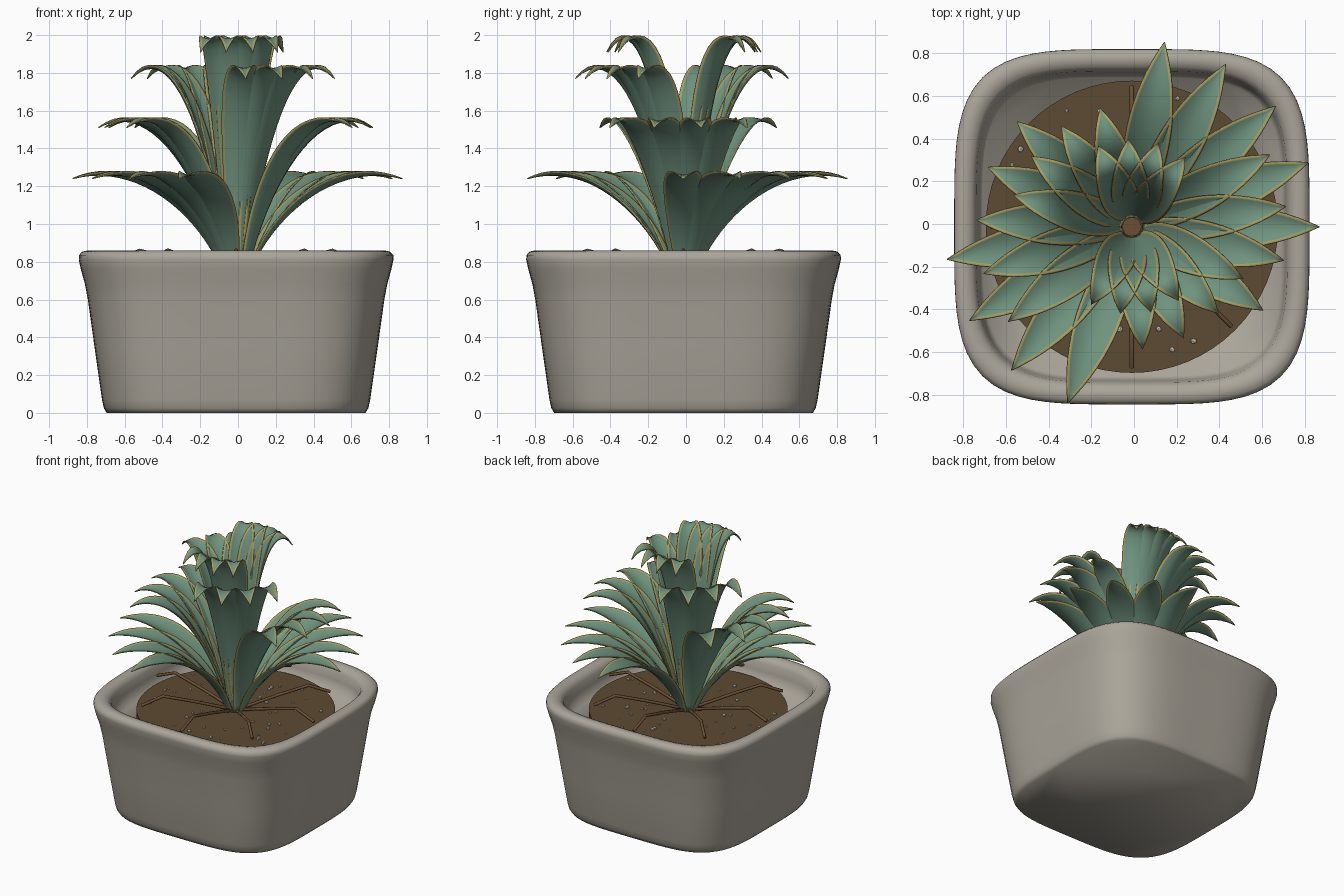
import bpy, bmesh, math, random
from mathutils import Vector, Matrix

if "Cube" in bpy.data.objects:
    bpy.data.objects.remove(bpy.data.objects["Cube"])

random.seed(4)
CX, CY = -0.01, -0.013      # plant axis
SOIL_Z = 0.72


def material(name, rgb):
    m = bpy.data.materials.new(name)
    m.diffuse_color = (*rgb, 1)
    m.use_nodes = True
    m.node_tree.nodes["Principled BSDF"].inputs["Base Color"].default_value = m.diffuse_color
    return m


CLAY = material("clay", (0.41, 0.38, 0.325))
LEAF = material("leaf_green", (0.16, 0.29, 0.21))
EDGE = material("leaf_edge", (0.38, 0.34, 0.13))
SOIL = material("soil", (0.107, 0.069, 0.032))
ROOT = material("root", (0.15, 0.075, 0.035))
STONE = material("stone", (0.55, 0.52, 0.46))


def finish(bm, name, mats, smooth=True):
    me = bpy.data.meshes.new(name)
    for f in bm.faces:
        f.smooth = smooth
    bm.to_mesh(me)
    bm.free()
    for m in mats:
        me.materials.append(m)
    ob = bpy.data.objects.new(name, me)
    ob.location = (CX, CY, 0)
    bpy.context.collection.objects.link(ob)
    return ob


# Pot: superellipse rings lofted along a (half width, z) profile
def make_pot():
    profile = [(0.685, 0), (0.70, 0.025), (0.71, 0.07), (0.75, 0.35), (0.785, 0.60),
               (0.80, 0.68), (0.822, 0.76), (0.833, 0.81), (0.832, 0.835), (0.815, 0.854),
               (0.785, 0.86), (0.75, 0.85), (0.73, 0.82), (0.72, 0.76), (0.70, 0.66)]
    n = 96
    bm = bmesh.new()
    rings = []
    for h, z in profile:
        ring = []
        for i in range(n):
            a = math.tau * i / n
            c, s = math.cos(a), math.sin(a)
            k = h / (c ** 4 + s ** 4) ** 0.25
            ring.append(bm.verts.new((k * c, k * s, z)))
        rings.append(ring)
    for r0, r1 in zip(rings, rings[1:]):
        for i in range(n):
            j = (i + 1) % n
            bm.faces.new((r0[i], r0[j], r1[j], r1[i]))
    bm.faces.new(rings[0][::-1])
    bm.faces.new(rings[-1])
    finish(bm, "pot", [CLAY])


def make_disc(name, r, z0, z1, mat, sides):
    bm = bmesh.new()
    bmesh.ops.create_cone(bm, cap_ends=True, segments=sides, radius1=r, radius2=r,
                          depth=z1 - z0, matrix=Matrix.Translation((0, 0, (z0 + z1) / 2)))
    finish(bm, name, [mat], smooth=False)


# Leaf tier: arching cupped blades, two fans of leaves 190 degrees apart
def bezier(p, t):
    u = 1 - t
    w = (u ** 3, 3 * u * u * t, 3 * u * t * t, t ** 3)
    return Vector((sum(a * q[0] for a, q in zip(w, p)), sum(a * q[1] for a, q in zip(w, p))))


def half_width(t, wide):
    if t < 0.55:
        return wide * (0.28 + 0.72 * math.sin(math.pi / 2 * t / 0.55))
    return wide * max(1 - ((t - 0.55) / 0.45) ** 2, 0.01)


def make_tier(name, path, wide, start, count):
    steps, margin = 20, 0.013
    bm = bmesh.new()
    for i in range(count):
        az = math.radians(start + 190 * i)
        out = Vector((math.cos(az), math.sin(az), 0))
        side = Vector((-math.sin(az), math.cos(az), 0))
        rows = []
        for k in range(steps + 1):
            t = k / steps
            p = bezier(path, t)
            d = (bezier(path, min(t + 0.01, 1)) - bezier(path, max(t - 0.01, 0))).normalized()
            normal = out * -d.y + Vector((0, 0, d.x))
            w = half_width(t, wide)
            inner = max(1 - margin / w, 0.3)
            row = []
            for s in (-1, -inner, -inner / 2, 0, inner / 2, inner, 1):
                co = out * p.x + Vector((0, 0, p.y)) + side * (s * w) + normal * (0.32 * w * s * s)
                row.append(bm.verts.new(co))
            rows.append(row)
        for r0, r1 in zip(rows, rows[1:]):
            for c in range(6):
                f = bm.faces.new((r0[c], r1[c], r1[c + 1], r0[c + 1]))
                f.material_index = 1 if c in (0, 5) else 0
    bmesh.ops.reverse_faces(bm, faces=bm.faces[:])
    ob = finish(bm, name, [LEAF, EDGE])
    mod = ob.modifiers.new("thickness", "SOLIDIFY")
    mod.thickness = 0.006
    mod.offset = 0


# Roots: bent twigs radiating over the soil
def make_root(i):
    a = math.radians(45 * i)
    cu = bpy.data.curves.new("root", "CURVE")
    cu.dimensions = "3D"
    cu.bevel_depth = 0.011
    cu.bevel_resolution = 1
    cu.use_fill_caps = True
    sp = cu.splines.new("POLY")
    pts = [(0.05, 0.73), (0.30, 0.805), (0.51, 0.86), (0.66, 0.80)]
    sp.points.add(len(pts) - 1)
    for q, (r, z) in zip(sp.points, pts):
        q.co = (r * math.cos(a), r * math.sin(a), z, 1)
    cu.materials.append(ROOT)
    ob = bpy.data.objects.new(f"root_{i + 1}", cu)
    ob.location = (CX, CY, 0)
    bpy.context.collection.objects.link(ob)


# Pebbles: small stones scattered on the soil
def make_pebbles():
    bm = bmesh.new()
    for _ in range(55):
        r, a = random.uniform(0.22, 0.64), random.uniform(0, math.tau)
        m = (Matrix.Translation((r * math.cos(a), r * math.sin(a), SOIL_Z + 0.004))
             @ Matrix.Rotation(a * 3, 4, "Z") @ Matrix.Diagonal((1.2, 1, 0.8, 1)))
        bmesh.ops.create_icosphere(bm, subdivisions=1, radius=random.uniform(0.008, 0.015), matrix=m)
    finish(bm, "pebbles", [STONE], smooth=False)


make_pot()
make_disc("soil", 0.685, 0.67, SOIL_Z, SOIL, 64)
make_disc("stem", 0.045, 0.70, 0.82, ROOT, 16)
for i in range(8):
    make_root(i)
make_pebbles()

BASE = (0.05, 0.70)
make_tier("leaves_bottom", [BASE, (0.20, 1.08), (0.55, 1.33), (0.88, 1.24)], 0.105, 0, 9)
make_tier("leaves_lower", [BASE, (0.16, 1.20), (0.44, 1.68), (0.73, 1.51)], 0.10, 137.5, 9)
make_tier("leaves_upper", [BASE, (0.12, 1.35), (0.32, 2.02), (0.575, 1.77)], 0.095, 275, 8)
make_tier("leaves_top", [BASE, (0.09, 1.40), (0.20, 2.23), (0.41, 1.91)], 0.09, 52.5, 8)
